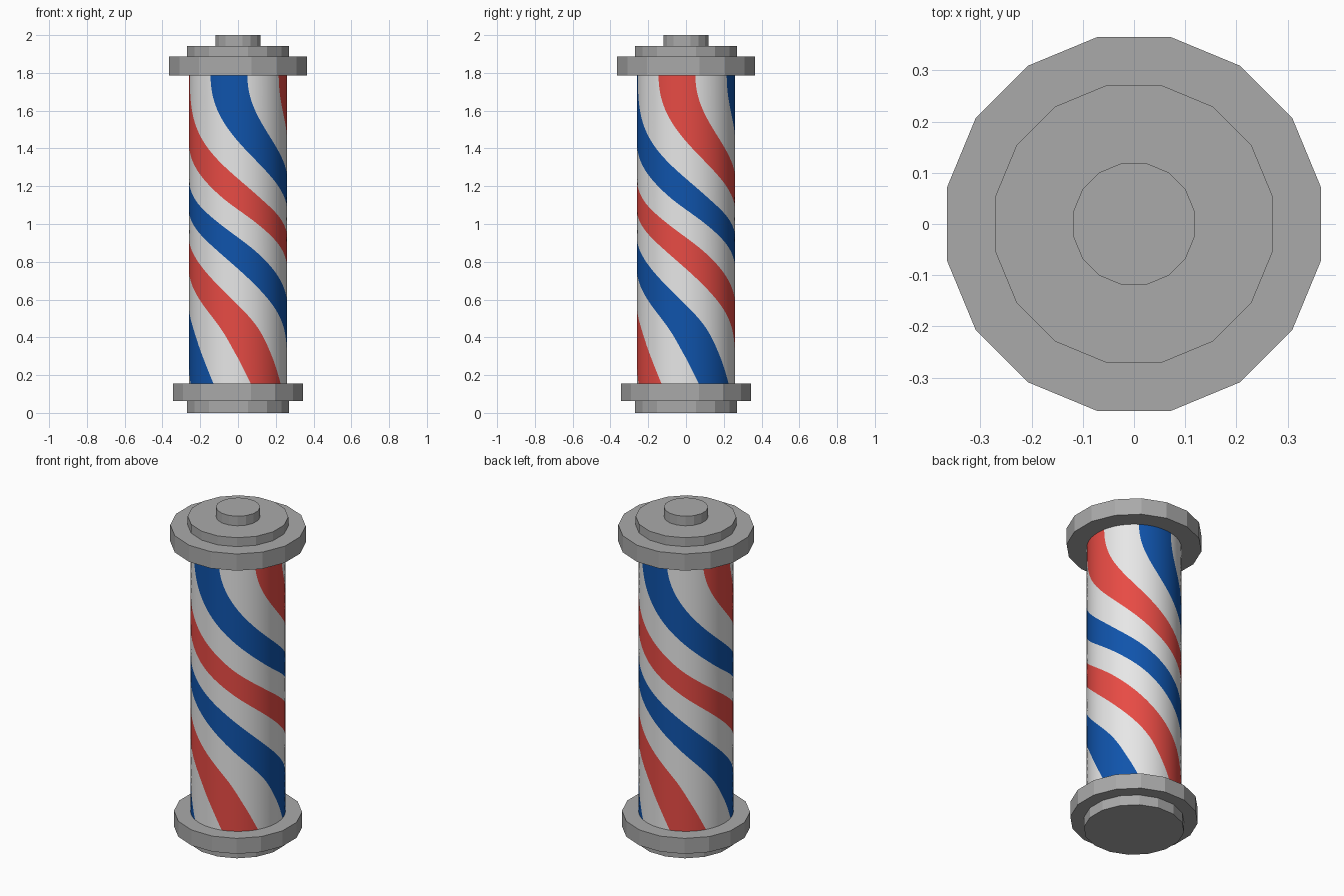
import bpy, bmesh, math

if "Cube" in bpy.data.objects:
    bpy.data.objects.remove(bpy.data.objects["Cube"])

def material(name, rgb):
    m = bpy.data.materials.new(name)
    m.diffuse_color = (*rgb, 1)
    m.use_nodes = True
    m.node_tree.nodes["Principled BSDF"].inputs["Base Color"].default_value = m.diffuse_color
    return m

white = material("white", (0.8, 0.8, 0.8))
red = material("red", (0.8, 0.07, 0.058))
blue = material("blue", (0.005, 0.088, 0.41))
metal = material("grey metal", (0.4, 0.4, 0.4))

def finish(name, bm, mats):
    mesh = bpy.data.meshes.new(name)
    bm.to_mesh(mesh)
    bm.free()
    for m in mats:
        mesh.materials.append(m)
    ob = bpy.data.objects.new(name, mesh)
    bpy.context.collection.objects.link(ob)
    return ob

# 16-sided flat discs of the base and cap (apothem, bottom, top)
def disc(name, apothem, z0, z1, n=16):
    bm = bmesh.new()
    r = apothem / math.cos(math.pi / n)
    ang = [2 * math.pi * (i + 0.5) / n for i in range(n)]
    rings = [[bm.verts.new((r * math.cos(a), r * math.sin(a), z)) for a in ang]
             for z in (z0, z1)]
    lo, hi = rings
    for i in range(n):
        j = (i + 1) % n
        bm.faces.new((lo[i], lo[j], hi[j], hi[i]))
    bm.faces.new(lo[::-1])
    bm.faces.new(hi)
    finish(name, bm, [metal])

disc("base_foot", 0.271, 0.0, 0.062)
disc("base_collar", 0.345, 0.062, 0.156)
disc("cap_collar", 0.365, 1.787, 1.888)
disc("cap_step", 0.271, 1.888, 1.942)
disc("cap_knob", 0.119, 1.942, 2.0)

# Twist of the stripes: (height, centre angle of one blue stripe from the front)
TWIST = [(0.156, 307.5), (0.31, 290), (0.47, 268), (0.66, 227), (0.85, 180),
         (1.0, 136), (1.15, 91), (1.4, 30), (1.6, -2), (1.787, -11.5)]

def slope(i):
    a, b = TWIST[max(i - 1, 0)], TWIST[min(i + 1, len(TWIST) - 1)]
    return 0 if i == len(TWIST) - 1 else (b[1] - a[1]) / (b[0] - a[0])

def twist(z):
    i = max(k for k in range(len(TWIST) - 1) if TWIST[k][0] <= z + 1e-9)
    (z0, a), (z1, b) = TWIST[i], TWIST[i + 1]
    h = z1 - z0
    t = (z - z0) / h
    return ((2*t**3 - 3*t*t + 1) * a + (3*t*t - 2*t**3) * b
            + (t**3 - 2*t*t + t) * h * slope(i) + (t**3 - t*t) * h * slope(i + 1))

# Striped pole: columns follow the twist, eight bands of 45 degrees
bm = bmesh.new()
ROWS, PER, R = 72, 8, 0.26
COLS = PER * 8
grid = []
for k in range(ROWS + 1):
    z = 0.156 + (1.787 - 0.156) * k / ROWS
    start = twist(z) - 22.5
    row = []
    for c in range(COLS):
        a = math.radians(start + 360 * c / COLS)
        row.append(bm.verts.new((R * math.sin(a), -R * math.cos(a), z)))
    grid.append(row)
bands = [1, 0, 2, 0]  # blue, white, red, white
for k in range(ROWS):
    for c in range(COLS):
        d = (c + 1) % COLS
        f = bm.faces.new((grid[k][c], grid[k][d], grid[k + 1][d], grid[k + 1][c]))
        f.material_index = bands[(c // PER) % 4]
        f.smooth = True
finish("striped_pole", bm, [white, blue, red])
